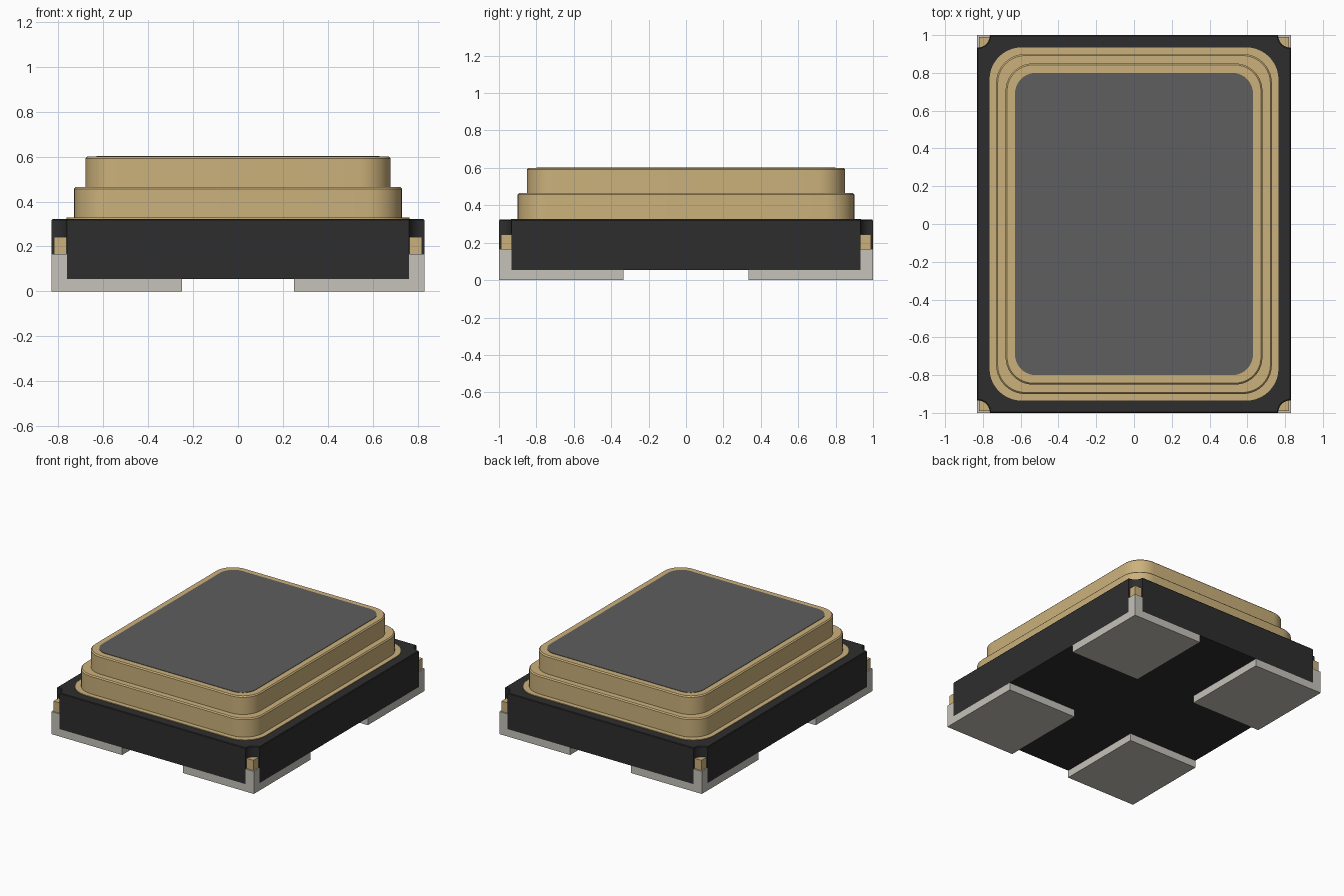
import bpy, bmesh
from math import sin, cos, pi

cube = bpy.data.objects.get("Cube")
if cube:
    bpy.data.objects.remove(cube, do_unlink=True)

HX, HY, NOTCH = 0.83, 1.0, 0.067
CORNERS = [(1, 1), (-1, 1), (-1, -1), (1, -1)]


def material(name, rgb):
    m = bpy.data.materials.new(name)
    m.use_nodes = True
    color = (*rgb, 1)
    m.diffuse_color = color
    m.node_tree.nodes["Principled BSDF"].inputs["Base Color"].default_value = color
    return m


black = material("black ceramic", (0.027, 0.027, 0.027))
gold = material("gold metal", (0.60, 0.44, 0.20))
grey = material("dark grey lid", (0.112, 0.112, 0.112))
silver = material("silver solder pad", (0.56, 0.54, 0.49))


def loft(name, rings, mat, smooth=True):
    """Skin a stack of equal-length closed rings and cap both ends."""
    bm = bmesh.new()
    loops = [[bm.verts.new(p) for p in ring] for ring in rings]
    n = len(loops[0])
    for low, high in zip(loops, loops[1:]):
        for i in range(n):
            j = (i + 1) % n
            bm.faces.new((low[i], low[j], high[j], high[i]))
    bm.faces.new(loops[0][::-1])
    bm.faces.new(loops[-1])
    bmesh.ops.recalc_face_normals(bm, faces=bm.faces[:])
    mesh = bpy.data.meshes.new(name)
    bm.to_mesh(mesh)
    bm.free()
    mesh.materials.append(mat)
    obj = bpy.data.objects.new(name, mesh)
    bpy.context.collection.objects.link(obj)
    if smooth:
        bpy.ops.object.select_all(action='DESELECT')
        obj.select_set(True)
        bpy.context.view_layer.objects.active = obj
        bpy.ops.object.shade_smooth_by_angle(angle=pi / 6)
    return obj


def rounded_ring(hx, hy, r, z, steps=10):
    ring = []
    for k, (sx, sy) in enumerate(CORNERS):
        for i in range(steps + 1):
            a = (k + i / steps) * pi / 2
            ring.append((sx * (hx - r) + r * cos(a), sy * (hy - r) + r * sin(a), z))
    return ring


def notched_ring(inset, z, steps=10):
    ring = []
    for k, (sx, sy) in enumerate(CORNERS):
        for i in range(steps + 1):
            a = (k - 1 - i / steps) * pi / 2
            # concave arc centred on the outer corner
            ring.append((sx * (HX - inset) + NOTCH * cos(a),
                         sy * (HY - inset) + NOTCH * sin(a), z))
    return ring


def corner_ring(k, inset, z, steps=10):
    sx, sy = CORNERS[k]
    ring = [(sx * (HX - inset), sy * (HY - inset), z)]
    r = NOTCH - inset
    for i in range(steps + 1):
        a = (k + 2 + i / steps) * pi / 2
        ring.append((sx * (HX - inset) + r * cos(a),
                     sy * (HY - inset) + r * sin(a), z))
    return ring


def box(name, x0, x1, y0, y1, z0, z1, mat):
    rings = [[(x0, y0, z), (x1, y0, z), (x1, y1, z), (x0, y1, z)] for z in (z0, z1)]
    return loft(name, rings, mat, smooth=False)


# Ceramic base with scooped corners
loft("base", [notched_ring(0, 0.055), notched_ring(0, 0.318), notched_ring(0.004, 0.323)], black)

# Seal ring under the lid
loft("seal_ring", [rounded_ring(0.765, 0.935, 0.17, 0.31),
                   rounded_ring(0.765, 0.935, 0.17, 0.328)], gold)

# Two-step metal can: (half width, half depth, corner radius, height)
BEVEL = 0.008
rings = []
for hx, hy, r, z0, z1 in [(0.73, 0.90, 0.155, 0.32, 0.465),
                          (0.68, 0.85, 0.145, 0.465, 0.60)]:
    rings += [rounded_ring(hx, hy, r, z0),
              rounded_ring(hx, hy, r, z1 - BEVEL),
              rounded_ring(hx - BEVEL, hy - BEVEL, r - BEVEL, z1)]
loft("metal_can", rings, gold)

# Grey top panel
loft("top_panel", [rounded_ring(0.63, 0.80, 0.11, 0.596),
                   rounded_ring(0.63, 0.80, 0.11, 0.603)], grey)

# Solder pads with posts and gold caps in the corner scoops
for k, (sx, sy) in enumerate(CORNERS):
    side = ("back" if sy > 0 else "front") + ("_left" if sx > 0 else "_right")
    xs = sorted((sx * 0.25, sx * HX))
    ys = sorted((sy * 0.335, sy * HY))
    box("pad_" + side, *xs, *ys, 0, 0.055, silver)
    loft("pad_post_" + side, [corner_ring(k, 0, 0.05), corner_ring(k, 0, 0.167)], silver)
    loft("corner_contact_" + side,
         [corner_ring(k, 0.01, 0.16), corner_ring(k, 0.01, 0.243)], gold)
